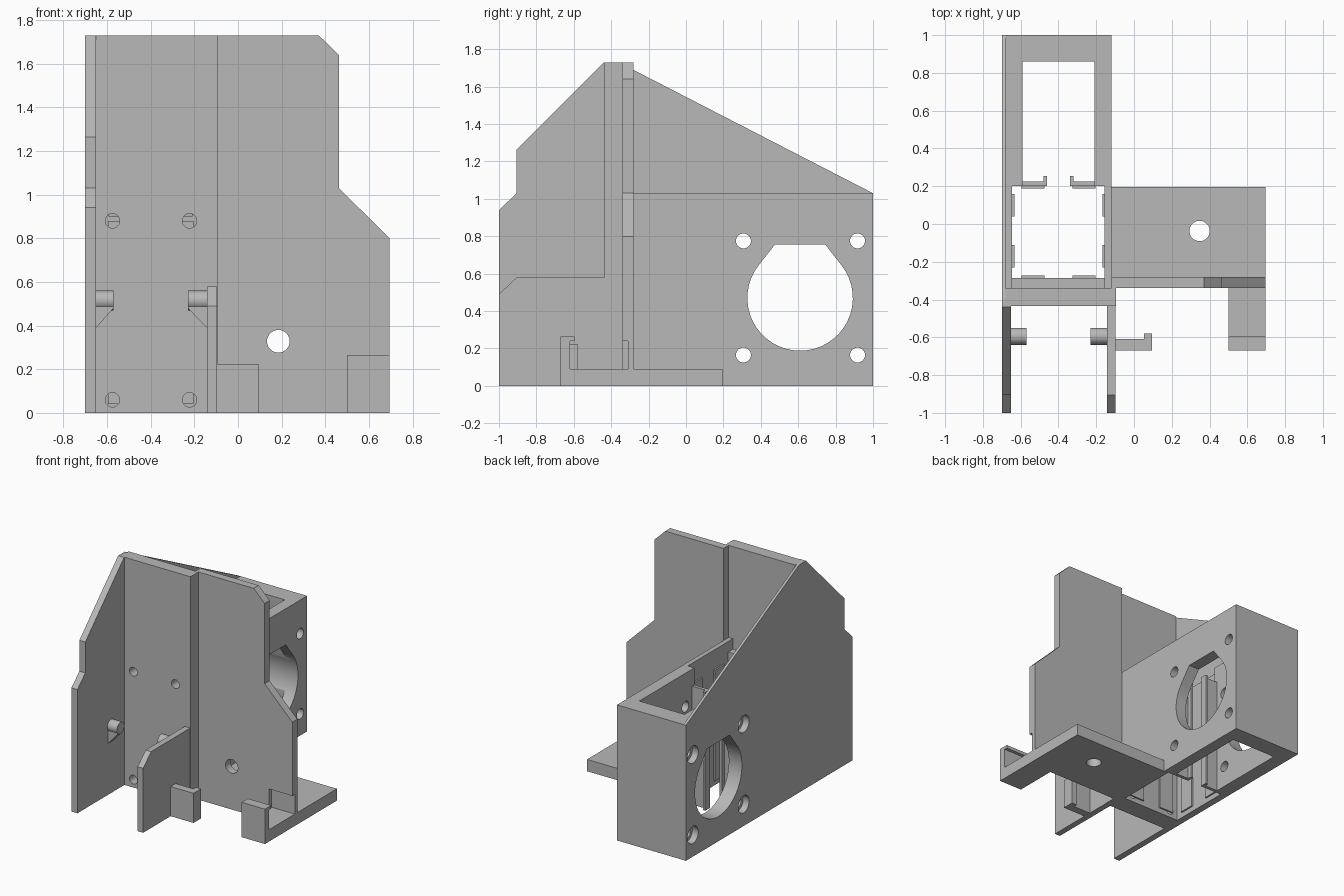
import bpy, bmesh, math
from mathutils import Vector

cube = bpy.data.objects.get("Cube")
if cube:
    bpy.data.objects.remove(cube, do_unlink=True)

gray = bpy.data.materials.new("plain_gray")
gray.use_nodes = True
color = (0.48, 0.48, 0.48, 1)
gray.diffuse_color = color
gray.node_tree.nodes["Principled BSDF"].inputs["Base Color"].default_value = color
parts = []


def prism(name, axis, pts, lo, hi):
    """Extrude a 2D outline along an axis, from lo to hi."""
    place = {"x": lambda a, b, d: (d, a, b),
             "y": lambda a, b, d: (a, d, b),
             "z": lambda a, b, d: (a, b, d)}[axis]
    bm = bmesh.new()
    face = bm.faces.new([bm.verts.new(place(a, b, lo)) for a, b in pts])
    new = bmesh.ops.extrude_face_region(bm, geom=[face])["geom"]
    shift = Vector(place(0, 0, hi - lo))
    bmesh.ops.translate(bm, vec=shift, verts=[v for v in new if isinstance(v, bmesh.types.BMVert)])
    bmesh.ops.recalc_face_normals(bm, faces=bm.faces)
    me = bpy.data.meshes.new(name)
    bm.to_mesh(me)
    bm.free()
    me.materials.append(gray)
    ob = bpy.data.objects.new(name, me)
    bpy.context.collection.objects.link(ob)
    parts.append(ob)
    return ob


def rect(a0, a1, b0, b1):
    return [(a0, b0), (a1, b0), (a1, b1), (a0, b1)]


def box(name, x0, x1, y0, y1, z0, z1):
    return prism(name, "z", rect(x0, x1, y0, y1), z0, z1)


def circle(a, b, r, n=32):
    return [(a + r * math.cos(math.tau * i / n), b + r * math.sin(math.tau * i / n)) for i in range(n)]


def cut(targets, axis, pts, lo, hi):
    """Cut an extruded outline out of the target parts."""
    cutter = prism("cutter", axis, pts, lo, hi)
    parts.remove(cutter)
    cutter.hide_render = True
    for ob in targets:
        mod = ob.modifiers.new("cut", "BOOLEAN")
        mod.operation = "DIFFERENCE"
        mod.solver = "EXACT"
        mod.object = cutter
        bpy.context.view_layer.update()
        graph = bpy.context.evaluated_depsgraph_get()
        me = bpy.data.meshes.new_from_object(ob.evaluated_get(graph))
        ob.modifiers.clear()
        ob.data = me
    bpy.data.objects.remove(cutter, do_unlink=True)


# Tall side wall, with its thicker front wing
wing = [(-1, 0), (-1, 0.94), (-0.905, 1.03), (-0.905, 1.265), (-0.44, 1.73)]
side_wall = prism("side_wall", "x", wing + [(-0.36, 1.73), (1, 1.03), (1, 0)], -0.70, -0.68)
prism("side_wing", "x", wing + [(-0.435, 1.73), (-0.435, 0)], -0.68, -0.65)

# Open box behind the front plate: square well leading into a narrower bay
body = box("motor_box", -0.68, -0.12, -0.34, 1, 0, 1.03)
cut([body], "z", [(-0.645, -0.36), (-0.155, -0.36), (-0.155, 0.2), (-0.21, 0.2),
                  (-0.21, 0.86), (-0.59, 0.86), (-0.59, 0.2), (-0.645, 0.2)], -0.1, 1.2)

# Round side opening with a flattened top
arc = [(0.61 + 0.282 * math.cos(math.radians(t)), 0.47 + 0.282 * math.sin(math.radians(t)))
       for t in range(-218, 39, 8)]
cut([side_wall, body], "x", arc + [(0.745, 0.755), (0.475, 0.755)], -0.8, 0)

# Screw holes, countersunk on the outer wall
for y in (0.307, 0.917):
    for z in (0.165, 0.775):
        cut([side_wall, body], "x", circle(y, z, 0.04), -0.8, 0)
        cut([side_wall, body], "x", circle(y, z, 0.065), -0.8, -0.65)

# Front plates
front_plate = box("front_plate", -0.68, -0.095, -0.435, -0.34, 0, 1.73)
liner = box("well_front_liner", -0.645, -0.155, -0.34, -0.285, 0, 0.95)
for x in (-0.575, -0.222):
    for z in (0.06, 0.88):
        cut([front_plate, liner], "y", circle(x, z, 0.033), -0.5, -0.2)
wide_plate = prism("wide_plate", "y", [(-0.12, 0), (-0.12, 1.73), (0.37, 1.73), (0.462, 1.64),
                                       (0.462, 1.03), (0.695, 0.80), (0.695, 0)], -0.34, -0.28)
cut([wide_plate], "y", circle(0.185, 0.328, 0.052), -0.5, -0.2)
cut([wide_plate], "z", rect(0.5, 0.8, -0.4, -0.31), 0.09, 0.24)

# Short front wing
prism("short_wing", "x", [(-1, 0), (-1, 0.49), (-0.905, 0.58), (-0.435, 0.58), (-0.435, 0)],
      -0.143, -0.097)

# Base shelf
shelf = box("base_shelf", -0.12, 0.695, -0.28, 0.195, 0, 0.09)
cut([shelf], "z", circle(0.347, -0.037, 0.054), -0.1, 0.3)

# Pegs on the two wings, each with a sloping support
for side, wall, tip in (("left", -0.143, -0.23), ("right", -0.65, -0.57)):
    prism(side + "_peg", "x", circle(-0.595, 0.515, 0.045), min(wall, tip), max(wall, tip))
    prism(side + "_peg_support", "y",
          [(wall, 0.39), (wall, 0.5), (tip, 0.5), (tip, 0.48)], -0.63, -0.56)

# Hooked holder beside the short wing
prism("hook_holder", "z", [(-0.097, -0.67), (0.095, -0.67), (0.095, -0.58), (0.052, -0.58),
                           (0.052, -0.61), (-0.097, -0.61)], 0, 0.225)

# Corner holder: floor with an undercut end stop
prism("corner_holder", "x", [(-0.67, 0), (-0.34, 0), (-0.34, 0.09), (-0.62, 0.09), (-0.62, 0.24),
                             (-0.595, 0.24), (-0.595, 0.265), (-0.67, 0.265)], 0.5, 0.695)

# Guide rails between well and bay, and slim fins around the well
for s in (-1, 1):
    c = -0.4
    ends = [c + s * 0.19, c + s * 0.06]
    outer, inner = ends
    prism("guide_rail", "z", [(outer, 0.2), (inner, 0.2), (inner, 0.255), (inner + s * 0.02, 0.255),
                              (inner + s * 0.02, 0.225), (outer, 0.225)], 0, 0.9)
    x0, x1 = sorted((c + s * 0.075, c + s * 0.195))
    box("rail_fin", x0, x1, 0.188, 0.2, 0.04, 0.88)
    box("liner_fin", x0, x1, -0.285, -0.273, 0.04, 0.88)
    w0, w1 = sorted((c + s * 0.245, c + s * 0.233))
    for y in (-0.23, 0.04):
        box("side_fin", w0, w1, y, y + 0.12, 0.04, 0.88)

# Smooth round surfaces, keep edges sharp
bpy.ops.object.select_all(action="DESELECT")
for ob in parts:
    ob.select_set(True)
bpy.context.view_layer.objects.active = parts[0]
bpy.ops.object.shade_smooth_by_angle(angle=math.radians(30))
